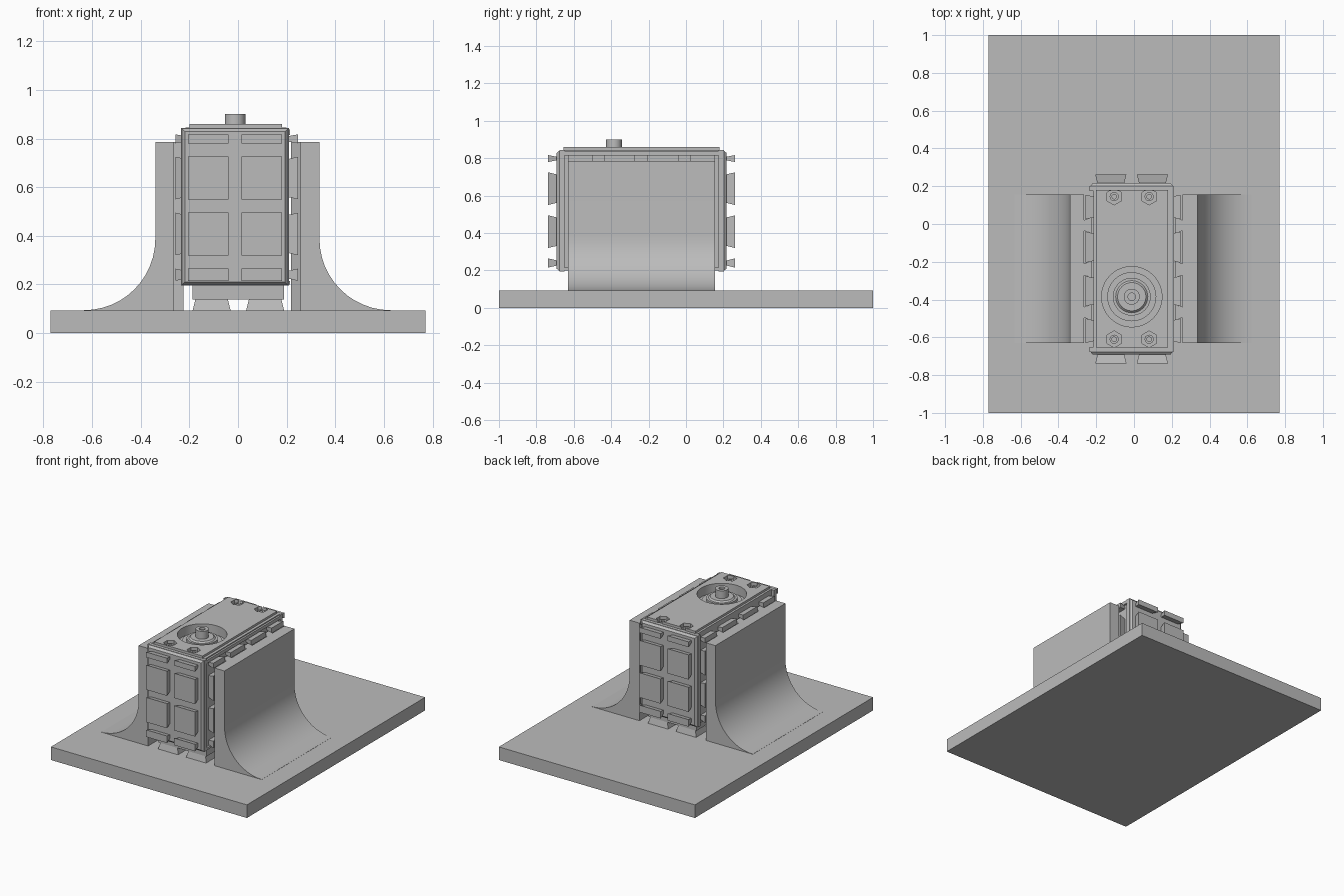
import bpy, bmesh, math

cube = bpy.data.objects.get("Cube")
if cube:
    bpy.data.objects.remove(cube, do_unlink=True)

grey = bpy.data.materials.new("plain_grey")
grey.use_nodes = True
COLOUR = (0.5, 0.5, 0.5, 1)
grey.diffuse_color = COLOUR
grey.node_tree.nodes["Principled BSDF"].inputs["Base Color"].default_value = COLOUR

CX = -0.01                                  # motor centre line
FRONT, BACK = -0.655, 0.18                  # motor end walls
COLS = [(-0.205, -0.04), (0.015, 0.18)]     # pad columns across the width
ROWS = [(0.215, 0.265), (0.32, 0.495), (0.55, 0.725), (0.78, 0.817)]
LENGTHS = [(-0.63, -0.5), (-0.435, -0.275), (-0.205, -0.04), (0.025, 0.155)]


def finish(name, bm, smooth=False):
    bmesh.ops.recalc_face_normals(bm, faces=bm.faces)
    mesh = bpy.data.meshes.new(name)
    bm.to_mesh(mesh)
    bm.free()
    mesh.materials.append(grey)
    ob = bpy.data.objects.new(name, mesh)
    bpy.context.collection.objects.link(ob)
    if smooth:
        bpy.ops.object.select_all(action='DESELECT')
        ob.select_set(True)
        bpy.context.view_layer.objects.active = ob
        bpy.ops.object.shade_smooth_by_angle(angle=math.radians(35))
    return ob


def block(bm, u, v, w, place=lambda a, b, c: (a, b, c), du=0.0, dv=0.0):
    """Tapered block: the far end has size u by v, the near end is inset by du, dv."""
    rings = []
    for depth, iu, iv in ((w[0], du, dv), (w[1], 0, 0)):
        corners = [(u[0] + iu, v[0] + iv), (u[1] - iu, v[0] + iv),
                   (u[1] - iu, v[1] - iv), (u[0] + iu, v[1] - iv)]
        rings.append([bm.verts.new(place(a, b, depth)) for a, b in corners])
    near, far = rings
    bm.faces.new(near)
    bm.faces.new(far)
    for i in range(4):
        j = (i + 1) % 4
        bm.faces.new((near[i], near[j], far[j], far[i]))


def box(name, x, y, z):
    bm = bmesh.new()
    block(bm, x, y, z)
    return finish(name, bm)


def pads(name, us, vs, w, place, flare=0.012):
    """Grid of dovetail pads that widen outwards."""
    bm = bmesh.new()
    for u in us:
        for v in vs:
            block(bm, u, v, w, place, flare, min(flare, (v[1] - v[0]) * 0.25))
    return finish(name, bm)


def prism(name, x, y, z, radius, sides):
    bm = bmesh.new()
    bmesh.ops.create_cone(bm, cap_ends=True, segments=sides, radius1=radius,
                          radius2=radius, depth=z[1] - z[0])
    bmesh.ops.translate(bm, verts=bm.verts, vec=(x, y, (z[0] + z[1]) / 2))
    return finish(name, bm, sides > 12)


def lathe(name, x, y, profile, sides=40):
    bm = bmesh.new()
    verts = [bm.verts.new((r, 0, z)) for r, z in profile]
    edges = [bm.edges.new(pair) for pair in zip(verts, verts[1:])]
    bmesh.ops.spin(bm, geom=verts + edges, cent=(0, 0, 0), axis=(0, 0, 1),
                   angle=math.tau, steps=sides)
    bmesh.ops.remove_doubles(bm, verts=bm.verts, dist=0.0001)
    bmesh.ops.translate(bm, verts=bm.verts, vec=(x, y, 0))
    return finish(name, bm, True)


# Ground plate
box("base_plate", (-0.77, 0.77), (-1, 1), (0, 0.093))

# Curved side supports with dovetail ribs that run between the motor pads
for side, sign, inner, outer in (("left", 1, 0.257, 0.335), ("right", -1, 0.265, 0.34)):
    radius = 0.293
    outline = [(inner, 0.08), (inner, 0.786), (outer, 0.786)]
    for i in range(13):
        a = math.pi / 2 * i / 12
        outline.append((outer + radius * (1 - math.cos(a)), 0.387 - radius * math.sin(a)))
    outline.append((outer + radius, 0.08))
    bm = bmesh.new()
    face = bm.faces.new([bm.verts.new((sign * x, -0.63, z)) for x, z in outline])
    swept = bmesh.ops.extrude_face_region(bm, geom=[face])["geom"]
    bmesh.ops.translate(bm, vec=(0, 0.785, 0),
                        verts=[g for g in swept if isinstance(g, bmesh.types.BMVert)])
    finish(side + "_support", bm, True)
    bm = bmesh.new()
    for before, after in zip(LENGTHS, LENGTHS[1:]):
        block(bm, (before[1] - 0.008, after[0] + 0.008), (0.09, 0.786), (inner, inner - 0.04),
              lambda u, v, w: (sign * w, u, v), 0.012)
    finish(side + "_support_ribs", bm)

# Motor housing with a round recess and hexagonal screw pockets
housing = box("motor_housing", (-0.215, 0.2), (FRONT, BACK), (0.2, 0.845))
lid = box("motor_lid", (-0.2, 0.18), (FRONT, BACK), (0.8, 0.86))
box("motor_underside", (-0.187, 0.19), (-0.625, 0.15), (0.138, 0.21))
screws = [(x, y) for x in (-0.105, 0.08) for y in (-0.61, 0.145)]
SHAFT = (-0.012, -0.385)
cutters = [prism("recess_cutter", *SHAFT, (0.795, 0.95), 0.16, 48)]
cutters += [prism("screw_cutter", x, y, (0.815, 0.95), 0.044, 6) for x, y in screws]
for part in (housing, lid):
    for cutter in cutters:
        cutter.hide_render = True
        cutter.hide_viewport = True
        mod = part.modifiers.new("pocket", 'BOOLEAN')
        mod.operation = 'DIFFERENCE'
        mod.solver = 'EXACT'
        mod.object = cutter

# Output shaft, its collar and the screws
lathe("output_shaft", *SHAFT, [(0, 0.885), (0.02, 0.885), (0.02, 0.9), (0.042, 0.9),
                               (0.042, 0.845), (0.075, 0.845), (0.085, 0.835),
                               (0.1, 0.835), (0.1, 0.815), (0.13, 0.815), (0.13, 0.79)])
for x, y in screws:
    lathe("screw", x, y, [(0, 0.825), (0.012, 0.825), (0.012, 0.845),
                          (0.024, 0.845), (0.024, 0.81)], 16)

# End frames and their pads
for name, wall, sign in (("front", FRONT, -1), ("back", BACK, 1)):
    def place(u, v, w):
        return (u, wall + sign * w, v)
    bm = bmesh.new()
    block(bm, (-0.235, 0.21), (0.195, 0.843), (-0.005, 0.022), place)
    block(bm, (-0.218, 0.193), (0.21, 0.828), (0.02, 0.037), place, -0.014, -0.014)
    finish(name + "_frame", bm)
    pads(name + "_pads", COLS, ROWS, (0.034, 0.083), place)

# Side pads and corner rails
for name, sign in (("left", 1), ("right", -1)):
    pads(name + "_side_pads", LENGTHS, ROWS, (0.2, 0.252),
         lambda u, v, w: (CX / 2 + sign * w, u, v))
    edge = sorted((sign * 0.2, sign * 0.213))
    box(name + "_top_rail", edge, (FRONT, BACK), (0.815, 0.838))
    box(name + "_bottom_rail", edge, (FRONT, BACK), (0.2, 0.215))

# Pads that stand on the base
pads("underside_pads", [(-0.187, -0.03), (0.033, 0.19)], LENGTHS, (0.14, 0.092),
     lambda u, v, w: (u, v, w))
